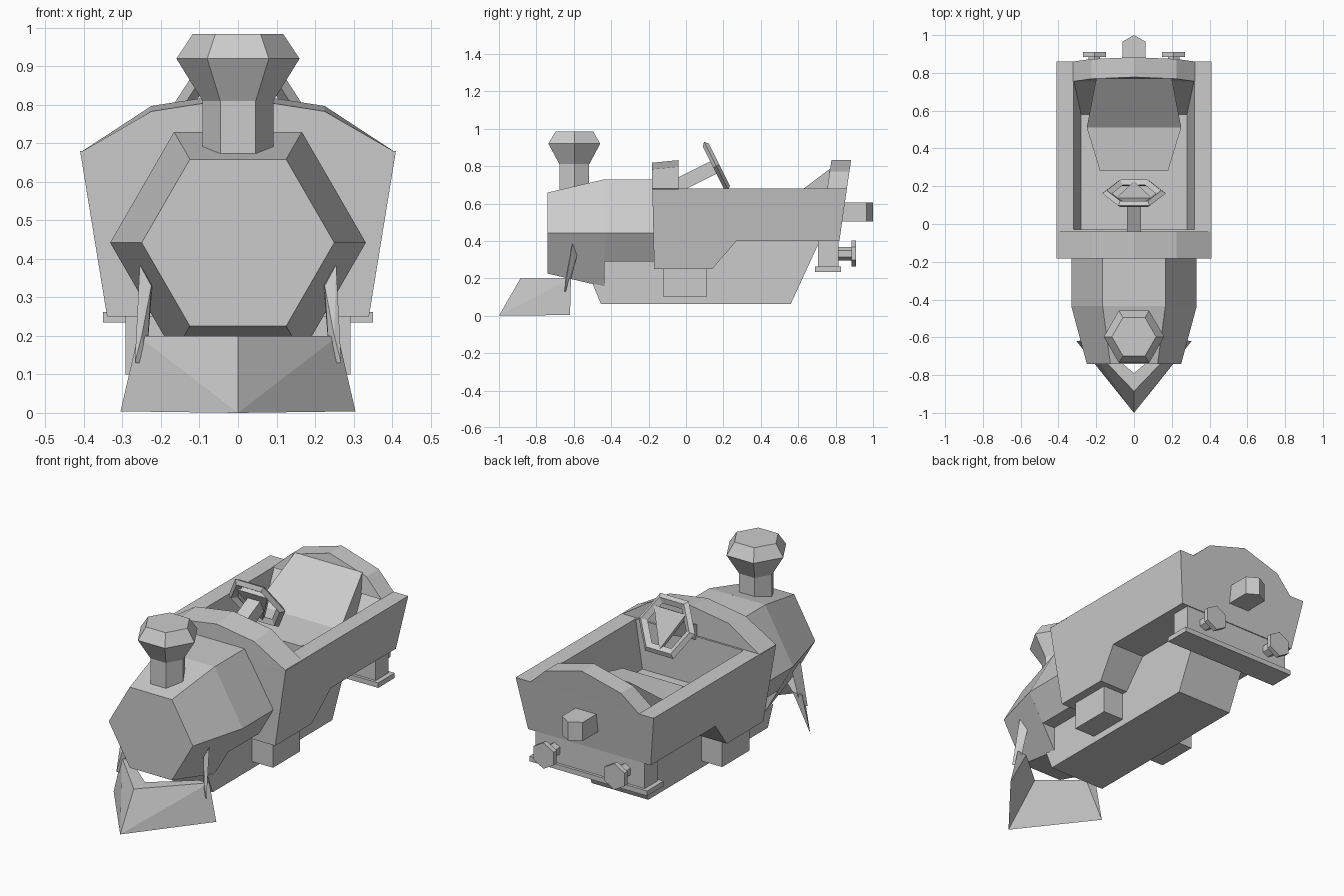
import bpy, bmesh, math
from mathutils import Vector, Matrix

cube = bpy.data.objects.get("Cube")
if cube:
    bpy.data.objects.remove(cube, do_unlink=True)

grey = bpy.data.materials.new("plain grey")
grey.use_nodes = True
grey.diffuse_color = (0.6, 0.6, 0.6, 1)
grey.node_tree.nodes["Principled BSDF"].inputs["Base Color"].default_value = (0.6, 0.6, 0.6, 1)


def finish(name, bm):
    bmesh.ops.recalc_face_normals(bm, faces=bm.faces)
    mesh = bpy.data.meshes.new(name)
    bm.to_mesh(mesh)
    bm.free()
    mesh.materials.append(grey)
    ob = bpy.data.objects.new(name, mesh)
    bpy.context.collection.objects.link(ob)
    return ob


def loft(name, rings, cap=True):
    """Skin matching rings of points; cap the ends, or join last to first."""
    bm = bmesh.new()
    loops = [[bm.verts.new(p) for p in ring] for ring in rings]
    n = len(loops[0])
    pairs = list(zip(loops, loops[1:])) + ([] if cap else [(loops[-1], loops[0])])
    for a, b in pairs:
        for i in range(n):
            j = (i + 1) % n
            bm.faces.new((a[i], a[j], b[j], b[i]))
    if cap:
        bm.faces.new(loops[0])
        bm.faces.new(loops[-1])
    return finish(name, bm)


def hull(name, points):
    bm = bmesh.new()
    for p in points:
        bm.verts.new(p)
    bmesh.ops.convex_hull(bm, input=bm.verts)
    return finish(name, bm)


def box(name, x0, x1, y0, y1, z0, z1):
    ring = [(x0, y0), (x1, y0), (x1, y1), (x0, y1)]
    return loft(name, [[(x, y, z) for x, y in ring] for z in (z0, z1)])


def side_prism(name, profile, width):
    """Extrude a (y, z) profile across x, with half width depending on z."""
    return loft(name, [[(s * width(z), y, z) for y, z in profile] for s in (-1, 1)])


def hexagon(r, turn=0):
    return [(r * math.cos(turn + i * math.pi / 3), r * math.sin(turn + i * math.pi / 3))
            for i in range(6)]


def mirrored(half):
    """Complete an (x, z) outline given from the +x bottom to the centre top."""
    return half + [(-x, z) for x, z in reversed(half) if x]


def body_width(z):
    return 0.34 + 0.07 * (z - 0.25) / 0.43


# Open body tub with a hollow cockpit
tub = side_prism("body_tub", [(-0.17, 0.25), (0.14, 0.25), (0.27, 0.40), (0.82, 0.40),
                              (0.86, 0.68), (-0.18, 0.68)], body_width)
cutter = loft("cockpit_cutter", [
    [(-w, -0.03, z), (w, -0.03, z), (w, y, z), (-w, y, z)]
    for w, y, z in ((0.28, 0.58, 0.42), (0.32, 0.765, 0.68), (0.32, 0.765, 0.8))])
cutter.hide_render = True
cutter.hide_set(True)
cut = tub.modifiers.new("cockpit", 'BOOLEAN')
cut.operation = 'DIFFERENCE'
cut.solver = 'EXACT'
cut.object = cutter

# Arched cowl and arched back rim
cowl = [mirrored([(0.41, 0.676), (0.225, z), (0, z + 0.035)]) for z in (0.783, 0.797)]
loft("front_cowl", [[(x, y, z) for x, z in arch]
                    for y, arch in zip((-0.182, -0.04), cowl)])
rim = mirrored([(0.325, 0.678), (0.225, 0.77), (0, 0.832)])
loft("rear_rim", [[(x, y + 0.15 * (z - 0.68), z) for x, z in rim] for y in (0.755, 0.86)])

# Hexagonal boiler: tapered nose, then a barrel cut flat underneath
loft("boiler_nose", [[(x, y, z + 0.442) for x, z in hexagon(r)]
                     for y, r in ((-0.74, 0.25), (-0.435, 0.332))])
barrel = mirrored([(0.244, 0.29), (0.332, 0.442), (0.166, 0.7295)])
loft("boiler_barrel", [[(x, y, z) for x, z in barrel] for y in (-0.435, -0.16)])

# Chimney with flared top
loft("chimney", [[(x, y - 0.597, z) for x, y in hexagon(r)]
                 for r, z in ((0.092, 0.62), (0.092, 0.81), (0.16, 0.92), (0.117, 0.984))])

# Narrow chassis and the side steps standing out from it
side_prism("chassis", [(-0.435, 0.3), (-0.435, 0.157), (-0.5, 0.172), (-0.455, 0.063),
                       (0.56, 0.063), (0.72, 0.41), (-0.1, 0.41), (-0.1, 0.3)],
           lambda z: 0.168)
for s, side in ((1, "left"), (-1, "right")):
    box(side + "_step", s * 0.15, s * 0.292, -0.12, 0.11, 0.1, 0.27)

# Pointed plough: sharp lower edge, flat top strip, creased cheeks
plough = bmesh.new()
ribs = []
for s in (-1, 0, 1):
    k = abs(s)
    ribs.append([plough.verts.new(p) for p in (
        (s * 0.305, -1 + 0.38 * k, 0.004 * k),
        (s * 0.26, -0.885 + 0.27 * k, 0.2),
        (s * 0.2, -0.79 + 0.17 * k, 0.2))])
for a, b in zip(ribs, ribs[1:]):
    for i in range(3):
        j = (i + 1) % 3
        plough.faces.new((a[i], a[j], b[j], b[i]))
plough.faces.new(ribs[0])
plough.faces.new(ribs[2])
for end in (ribs[0], ribs[2]):
    bmesh.ops.connect_verts(plough, verts=[ribs[1][0], end[1]])
finish("plough", plough)

# Slim brackets between plough and boiler
for s, side in ((1, "left"), (-1, "right")):
    hull(side + "_bracket", [(s * x, y, z) for x, y, z in (
        (0.255, -0.608, 0.385), (0.222, -0.58, 0.335), (0.225, -0.615, 0.33),
        (0.238, -0.63, 0.13), (0.268, -0.65, 0.13), (0.25, -0.645, 0.2))])

# Seat: cushion and leaning back
seat_rows = [(0.18, 0.28, 0.57), (0.25, 0.51, 0.59), (0.2, 0.77, 0.785)]
for name, rows in (("seat_cushion", seat_rows[:2]), ("seat_back", seat_rows[1:])):
    hull(name, [(s * w, y, h) for w, y, z in rows for h in (z, 0.41) for s in (-1, 1)])

# Steering wheel, triangular hub and column, leaning towards the seat
tilt = Matrix.Translation((0, 0.162, 0.8)) @ Matrix.Rotation(math.radians(-63.4), 4, 'X')


def tilted(ring, z):
    return [tilt @ Vector((x, y, z)) for x, y in ring]


loft("steering_wheel", [tilted(hexagon(r), z) for r, z in
                        ((0.168, 0), (0.145, 0.018), (0.115, 0), (0.145, -0.018))],
     cap=False)
loft("wheel_hub", [tilted([(-0.095, -0.08), (0.095, -0.08), (0, 0.12)], z)
                   for z in (-0.012, 0.012)])
square = [(-0.037, -0.037), (0.037, -0.037), (0.037, 0.037), (-0.037, 0.037)]
loft("steering_column", [tilted(square, z) for z in (-0.27, -0.005)])

# Rear peg with pointed end
plan = [(-0.062, 0.8), (0.062, 0.8), (0.062, 0.965), (0, 1.0), (-0.062, 0.965)]
loft("rear_peg", [[(x, y, z) for x, y in plan] for z in (0.505, 0.605)])

# Rear beam, footplate and buffers
box("rear_beam", -0.325, 0.325, 0.705, 0.815, 0.255, 0.41)
box("rear_footplate", -0.35, 0.35, 0.69, 0.83, 0.235, 0.262)
for s, side in ((1, "left"), (-1, "right")):
    loft(side + "_buffer", [
        [(x + s * 0.21, y, z + 0.332) for x, z in hexagon(r, math.pi / 6)]
        for y, r in ((0.8, 0.036), (0.884, 0.036), (0.884, 0.07), (0.91, 0.07))])
